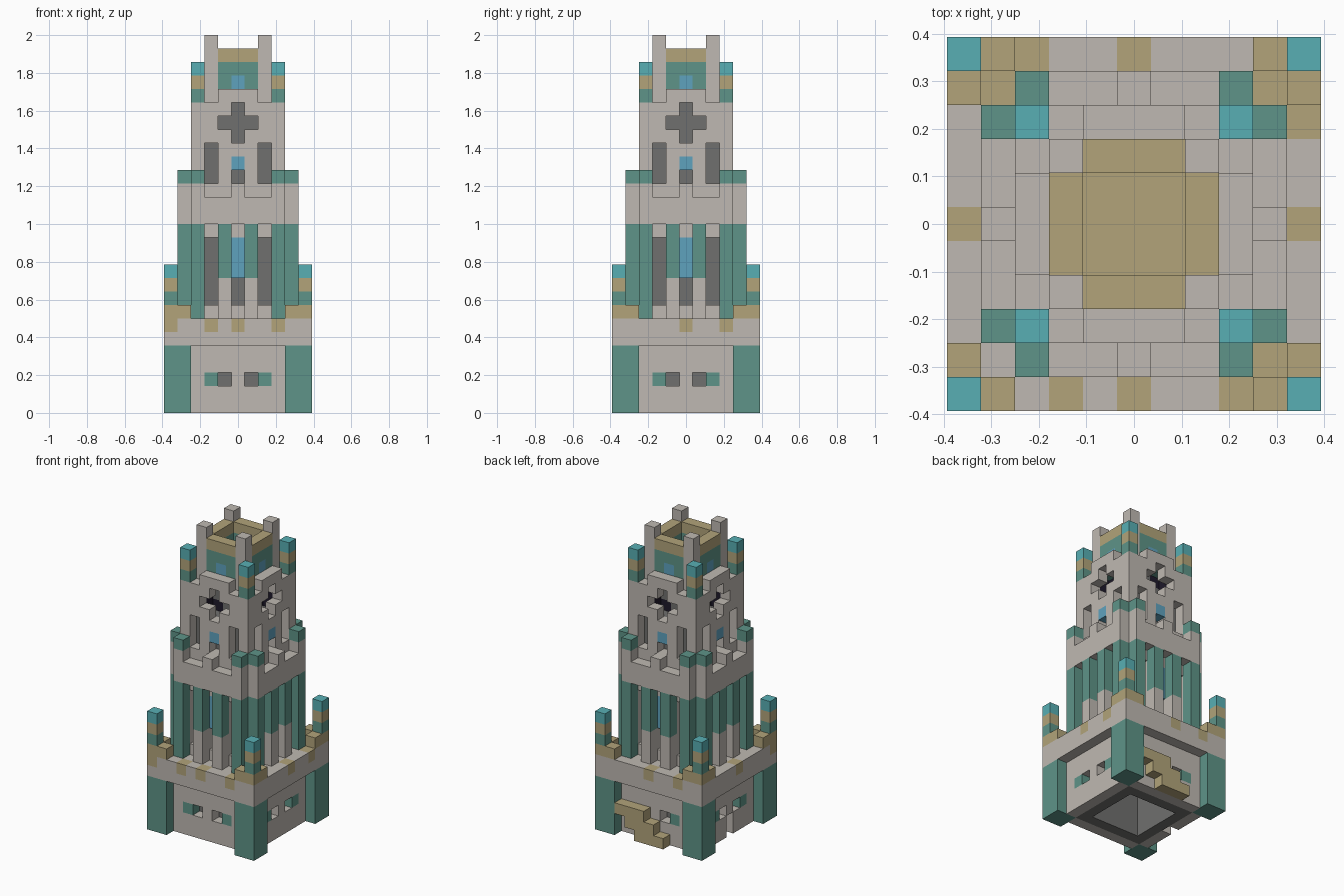
import bpy
import bmesh
from mathutils import Vector

cube = bpy.data.objects.get("Cube")
if cube:
    bpy.data.objects.remove(cube, do_unlink=True)

UNIT = 2 / 28  # one block; the tower is 28 blocks tall

# Flat colours, as display values converted to linear
PALETTE = {
    "pale_stone": (191, 185, 178),
    "weathered_green": (94, 148, 136),
    "sand": (178, 164, 122),
    "bright_teal": (88, 175, 180),
    "window_blue": (95, 162, 190),
    "dark_grey": (112, 112, 110),
    "deep_purple": (85, 35, 120),
    "night_black": (30, 25, 42),
}
STONE, GREEN, SAND, TEAL, BLUE, GREY, PURPLE, NIGHT = range(8)


def make_material(name, rgb):
    linear = [((c / 255 + 0.055) / 1.055) ** 2.4 for c in rgb] + [1]
    mat = bpy.data.materials.new(name)
    mat.use_nodes = True
    mat.diffuse_color = linear
    for node in mat.node_tree.nodes:
        if node.type == "BSDF_PRINCIPLED":
            node.inputs["Base Color"].default_value = linear
    return mat


MATERIALS = [make_material(n, c) for n, c in PALETTE.items()]
grid = {}  # block position -> (part, colour)


def span(v):
    return range(v[0], v[1] + 1) if isinstance(v, tuple) else (v,)


def fill(part, colour, xs, ys, zs, sides=4):
    """Fill a box of blocks, repeated on the given number of sides; None carves."""
    for x in span(xs):
        for y in span(ys):
            for z in span(zs):
                px, py = x, y
                for _ in range(sides):
                    if colour is None:
                        grid.pop((px, py, z), None)
                    else:
                        grid[px, py, z] = (part, colour)
                    px, py = -py, px


def solid(part, colour, radius, zs):
    fill(part, colour, (-radius, radius), (-radius, radius), zs, 1)


def both(part, colour, x, y, zs):
    for sx in (-x, x):
        fill(part, colour, sx, y, zs)


# Base walls with a dark lining and a hollow room
solid("base_wall", STONE, 4, (0, 4))
solid("base_lining", GREY, 3, (0, 4))
solid("base_lining", None, 2, (0, 4))
both("base_wall", None, 1, -4, 2)
both("base_wall", GREEN, 2, -4, 2)
fill("base_wall", None, -4, 0, (0, 1), 1)
fill("base_pillars", GREEN, (-5, -4), (-5, -4), (0, 4))

# Steps against the back wall
for x, low, high in ((3, 2, 2), (2, 1, 2), (1, 0, 2), (0, 0, 1), (-1, 0, 0)):
    fill("back_steps", SAND, x, 5, (low, high), 1)

# Terrace slab with sand stains
solid("terrace", STONE, 5, (5, 6))
solid("room_ceiling", GREY, 2, 5)
solid("room_ceiling", PURPLE, 1, 5)
fill("terrace", SAND, 0, -5, 6)
fill("terrace", SAND, 3, -5, 6, 3)
fill("terrace", SAND, -2, -5, 6, 1)
fill("terrace", SAND, -5, -5, 6, 1)
for x, y in ((-4, 4), (4, 4), (4, -4)):
    fill("terrace", SAND, x, y, 6, 1)

# Terrace corner pinnacles with stepped feet
fill("terrace_pinnacles", SAND, -5, -5, 7)
fill("terrace_pinnacles", SAND, -4, -5, 7)
fill("terrace_pinnacles", SAND, -5, -4, 7)
for z, colour in enumerate((GREEN, SAND, TEAL), 8):
    fill("terrace_pinnacles", colour, -5, -5, z)

# Main shaft with tall windows and a dark core
solid("shaft", STONE, 3, (7, 22))
solid("shaft_core", GREY, 2, (7, 19))
both("shaft", None, 2, -3, (8, 12))
fill("shaft", None, 0, -3, (8, 9))
fill("shaft_windows", BLUE, 0, -3, (10, 12))

# Buttress columns around the shaft
both("columns", GREEN, 3, -4, (7, 13))
both("columns", STONE, 1, -4, (7, 9))
both("columns", GREEN, 1, -4, (10, 13))

# Balcony ring with battlements
fill("balcony", STONE, (-3, 3), -4, (14, 15))
fill("balcony", STONE, 0, -4, 16)
both("balcony", STONE, 3, -4, 16)
both("balcony_caps", GREEN, 3, -4, 17)

# Upper shaft: slits, small window and cross opening
both("shaft", None, 2, -3, (17, 19))
fill("shaft", None, 0, -3, 17)
fill("shaft_windows", BLUE, 0, -3, 18)
solid("shaft", None, 2, (20, 22))
fill("shaft", None, 0, -3, (20, 22))
fill("shaft", None, (-1, 1), -3, 21)

# Core seen through the cross opening
solid("bell_core", NIGHT, 1, (20, 22))
fill("bell_core", GREY, 0, 0, (20, 22), 1)
fill("bell_core", GREY, 0, -1, (20, 22))
fill("bell_core", GREY, (-1, 1), -1, 21)
fill("bell_core", NIGHT, -2, -2, (20, 22))

# Upper parapet and its corner pinnacles
fill("parapet", STONE, (-1, 1), -3, 23)
for z, colour in enumerate((GREEN, SAND, TEAL), 23):
    fill("upper_pinnacles", colour, -3, -3, z)

# Open crown with corner posts
solid("crown_floor", SAND, 1, 23)
fill("crown", GREEN, (-1, 1), -2, (23, 25))
fill("crown", BLUE, 0, -2, 24)
fill("crown", SAND, (-1, 1), -2, 26)
fill("crown_posts", STONE, -2, -2, (23, 27))


def build(part):
    """Turn the exposed block faces of one part into a clean mesh."""
    bm = bmesh.new()
    for cell, (owner, colour) in grid.items():
        if owner != part:
            continue
        centre = Vector(cell) + Vector((0, 0, 0.5))
        for axis in range(3):
            for sign in (-1, 1):
                normal = Vector((0, 0, 0))
                normal[axis] = sign
                if tuple(int(c + n) for c, n in zip(cell, normal)) in grid:
                    continue
                u = Vector((0, 0, 0))
                u[(axis + 1) % 3] = 0.5
                v = normal.cross(u)
                mid = centre + normal / 2
                corners = (mid - u - v, mid + u - v, mid + u + v, mid - u + v)
                face = bm.faces.new([bm.verts.new(p * UNIT) for p in corners])
                face.material_index = colour
    bmesh.ops.remove_doubles(bm, verts=bm.verts, dist=UNIT / 100)
    bmesh.ops.dissolve_limit(bm, angle_limit=0.01, verts=bm.verts,
                             edges=bm.edges, delimit={"MATERIAL"})
    mesh = bpy.data.meshes.new(part)
    bm.to_mesh(mesh)
    bm.free()
    for mat in MATERIALS:
        mesh.materials.append(mat)
    bpy.context.collection.objects.link(bpy.data.objects.new(part, mesh))


for part in dict.fromkeys(owner for owner, _ in grid.values()):
    build(part)
